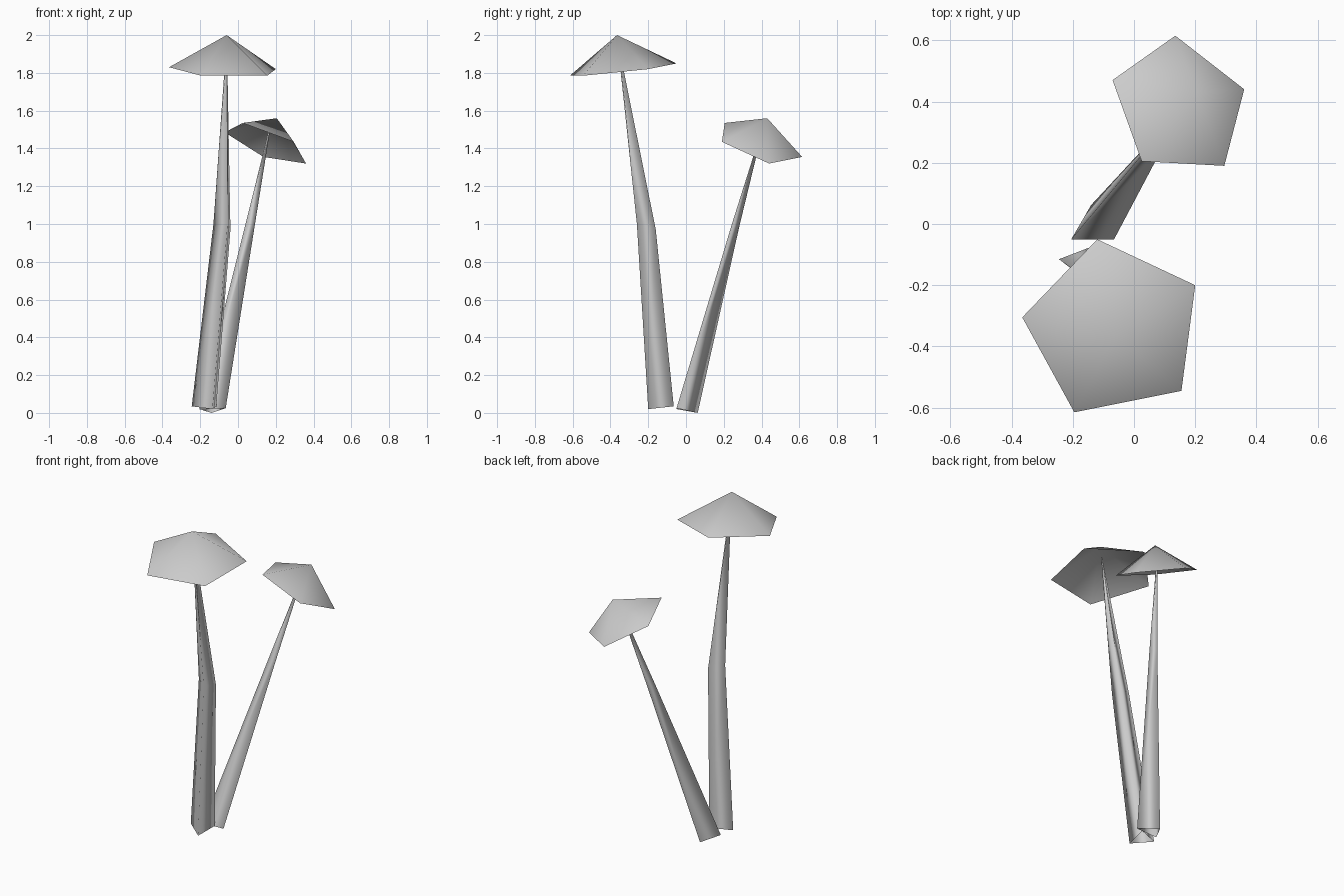
import bpy
import bmesh
from mathutils import Vector

cube = bpy.data.objects.get("Cube")
if cube:
    bpy.data.objects.remove(cube, do_unlink=True)

# Single plain grey material
grey = bpy.data.materials.new("plain_grey")
grey.use_nodes = True
colour = (0.6, 0.6, 0.6, 1)
grey.diffuse_color = colour
grey.node_tree.nodes["Principled BSDF"].inputs["Base Color"].default_value = colour


def finish(name, bm):
    """Turn a bmesh into a smooth shaded object."""
    for face in bm.faces:
        face.smooth = True
    mesh = bpy.data.meshes.new(name)
    bm.to_mesh(mesh)
    bm.free()
    mesh.materials.append(grey)
    bpy.context.collection.objects.link(bpy.data.objects.new(name, mesh))


def make_cap(name, apex, rim):
    """Open, shallow cone: a fan of triangles from the apex to the rim."""
    bm = bmesh.new()
    top = bm.verts.new(apex)
    ring = [bm.verts.new(p) for p in rim]
    for a, b in zip(ring, ring[1:] + ring[:1]):
        bm.faces.new((a, b, top))
    finish(name, bm)


def make_stem(name, base, middle, tip, tip_scale):
    """Three-sided tapering tube through base and middle to a tiny tip ring."""
    middle = [Vector(p) for p in middle]
    centre = sum(middle, Vector()) / len(middle)
    end = [Vector(tip) + (p - centre) * tip_scale for p in middle]
    bm = bmesh.new()
    rings = [[bm.verts.new(p) for p in ring] for ring in (base, middle, end)]
    for low, high in zip(rings, rings[1:]):
        for i in range(len(low)):
            j = (i + 1) % len(low)
            bm.faces.new((low[i], low[j], high[j], high[i]))
    finish(name, bm)


# Tall mushroom, leaning forward
make_cap("tall_cap", (-0.06, -0.365, 2.0),
         [(-0.12, -0.05, 1.85), (-0.365, -0.305, 1.83), (-0.195, -0.615, 1.785),
          (0.155, -0.545, 1.785), (0.2, -0.2, 1.82)])
make_stem("tall_stem",
          [(-0.245, -0.115, 0.035), (-0.135, -0.2, 0.02), (-0.115, -0.065, 0.035)],
          [(-0.13, -0.2, 1.0), (-0.055, -0.26, 1.0), (-0.04, -0.16, 0.97)],
          (-0.06, -0.356, 1.93), 0.06)

# Short mushroom, leaning back and to the left
make_cap("short_cap", (0.205, 0.43, 1.56),
         [(-0.07, 0.47, 1.485), (0.025, 0.205, 1.535), (0.295, 0.19, 1.435),
          (0.36, 0.44, 1.32), (0.135, 0.615, 1.355)])
make_stem("short_stem",
          [(-0.205, -0.05, 0.02), (-0.065, -0.05, 0.025), (-0.14, 0.062, 0)],
          [(0.04, 0.243, 1.0), (0.09, 0.243, 1.0), (0.065, 0.283, 0.99)],
          (0.165, 0.4, 1.49), 0.15)
